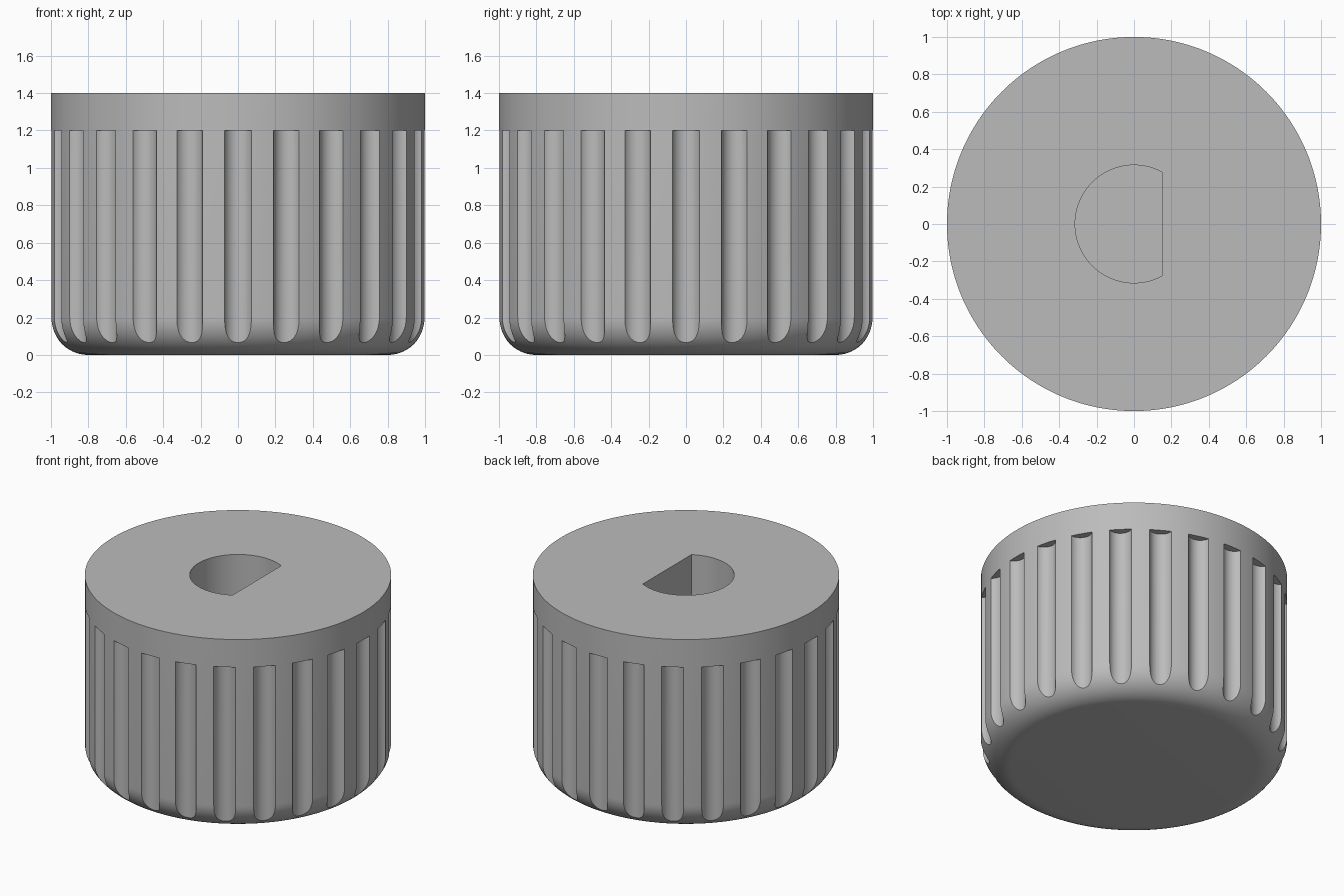
import bpy, bmesh, math
from mathutils import Matrix

cube = bpy.data.objects.get("Cube")
if cube:
    bpy.data.objects.remove(cube, do_unlink=True)

HEIGHT, FILLET = 1.4, 0.2
GROOVES, GROOVE_R, GROOVE_CENTRE, GROOVE_TOP = 24, 0.077, 1.025, 1.2
BORE_R, BORE_FLAT, BORE_FLOOR = 0.315, 0.15, 0.2

grey = bpy.data.materials.new("mid_grey")
grey.use_nodes = True
grey.diffuse_color = (0.5, 0.5, 0.5, 1)
grey.node_tree.nodes["Principled BSDF"].inputs["Base Color"].default_value = (0.5, 0.5, 0.5, 1)


def make_object(name, bm):
    bmesh.ops.recalc_face_normals(bm, faces=bm.faces)
    mesh = bpy.data.meshes.new(name)
    bm.to_mesh(mesh)
    bm.free()
    obj = bpy.data.objects.new(name, mesh)
    mesh.materials.append(grey)
    bpy.context.collection.objects.link(obj)
    return obj


def extrude_outline(bm, outline, bottom, top):
    low = [bm.verts.new((x, y, bottom)) for x, y in outline]
    high = [bm.verts.new((x, y, top)) for x, y in outline]
    bm.faces.new(low)
    bm.faces.new(high)
    for i in range(len(low)):
        j = (i + 1) % len(low)
        bm.faces.new((low[i], low[j], high[j], high[i]))


# Knob body: stacked rings with a rounded lower edge
SIDES, STEPS = 192, 14
profile = [(1 - FILLET + FILLET * math.sin(a), FILLET - FILLET * math.cos(a))
           for a in (math.pi / 2 * i / STEPS for i in range(STEPS + 1))]
profile.append((1, HEIGHT))
bm = bmesh.new()
rings = []
for radius, z in profile:
    rings.append([bm.verts.new((radius * math.cos(t), radius * math.sin(t), z))
                  for t in (math.tau * i / SIDES for i in range(SIDES))])
for low, high in zip(rings, rings[1:]):
    for i in range(SIDES):
        j = (i + 1) % SIDES
        bm.faces.new((low[i], low[j], high[j], high[i]))
bm.faces.new(rings[0])
bm.faces.new(rings[-1])
knob = make_object("knob_body", bm)

# Grip grooves: upright round cutters spaced around the rim
bm = bmesh.new()
length = GROOVE_TOP + 0.2
for i in range(GROOVES):
    place = (Matrix.Rotation(math.tau * i / GROOVES, 4, 'Z')
             @ Matrix.Translation((GROOVE_CENTRE, 0, GROOVE_TOP - length / 2)))
    bmesh.ops.create_cone(bm, cap_ends=True, segments=48, radius1=GROOVE_R,
                          radius2=GROOVE_R, depth=length, matrix=place)
grooves = make_object("groove_cutter", bm)

# D-shaped shaft bore: an arc closed by a flat on the +x side
bm = bmesh.new()
start = math.acos(BORE_FLAT / BORE_R)
angles = [start + (math.tau - 2 * start) * i / 72 for i in range(73)]
extrude_outline(bm, [(BORE_R * math.cos(a), BORE_R * math.sin(a)) for a in angles],
                BORE_FLOOR, HEIGHT + 0.2)
bore = make_object("bore_cutter", bm)

# Cut the grooves and bore, then remove the cutters
bpy.ops.object.select_all(action='DESELECT')
bpy.context.view_layer.objects.active = knob
knob.select_set(True)
for cutter in (grooves, bore):
    cutter.hide_render = True
    mod = knob.modifiers.new(cutter.name, 'BOOLEAN')
    mod.operation, mod.solver, mod.object = 'DIFFERENCE', 'EXACT', cutter
    bpy.ops.object.modifier_apply(modifier=mod.name)
    bpy.data.objects.remove(cutter, do_unlink=True)
bpy.ops.object.shade_smooth_by_angle(angle=math.radians(30))
